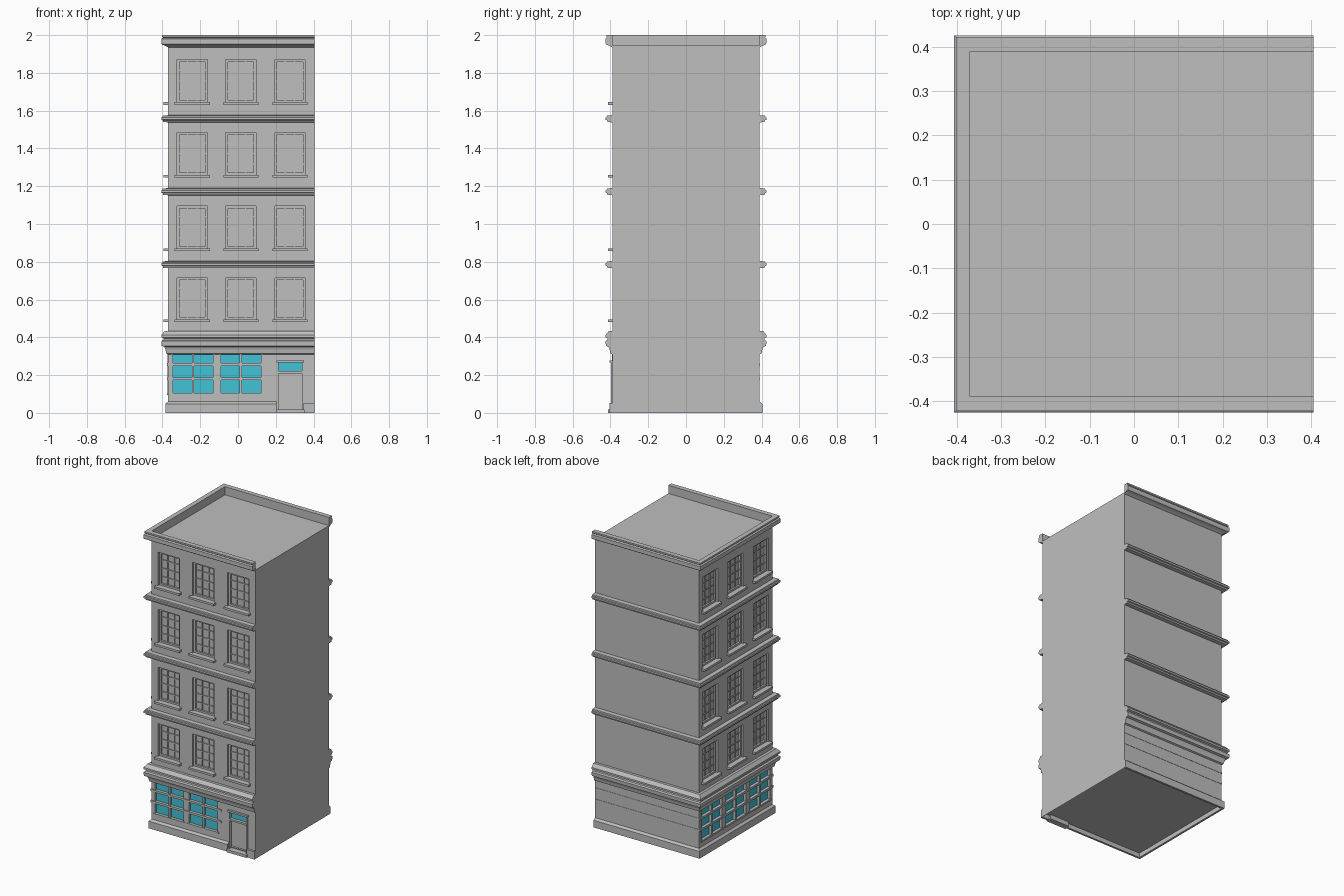
import bpy, bmesh, math
from mathutils import Matrix, Vector

if "Cube" in bpy.data.objects:
    bpy.data.objects.remove(bpy.data.objects["Cube"])

LEFT, RIGHT, HALF, ROOF = -0.37, 0.405, 0.39, 1.945


def material(name, rgb):
    m = bpy.data.materials.new(name)
    m.use_nodes = True
    m.diffuse_color = (*rgb, 1)
    m.node_tree.nodes["Principled BSDF"].inputs["Base Color"].default_value = (*rgb, 1)
    return m


STONE = material("grey stone", (0.52, 0.52, 0.52))
GLASS = material("teal glass", (0.055, 0.55, 0.68))


def finish(bm, name, matrix=None, recalc=False):
    if recalc:
        bmesh.ops.recalc_face_normals(bm, faces=bm.faces)
    mesh = bpy.data.meshes.new(name)
    bm.to_mesh(mesh)
    bm.free()
    mesh.materials.append(STONE)
    mesh.materials.append(GLASS)
    ob = bpy.data.objects.new(name, mesh)
    bpy.context.collection.objects.link(ob)
    if matrix:
        ob.matrix_world = matrix
    return ob


def quad(bm, pts, mat=0):
    f = bm.faces.new([bm.verts.new(p) for p in pts])
    f.material_index = mat


def box(bm, u0, u1, y0, y1, z0, z1):
    size = Matrix.Diagonal((u1 - u0, y1 - y0, z1 - z0, 1))
    mid = Vector((u0 + u1, y0 + y1, z0 + z1)) / 2
    bmesh.ops.create_cube(bm, size=1, matrix=Matrix.Translation(mid) @ size)


def rect(u0, u1, z0, z1, y):
    return [(u0, y, z0), (u1, y, z0), (u1, y, z1), (u0, y, z1)]


# Wall with recessed openings; local x runs along it, local y points inward
def wall(name, matrix, u0, u1, openings):
    bm = bmesh.new()
    us = sorted({u0, u1} | {u for o in openings for u in o[:2]})
    zs = sorted({0, ROOF} | {z for o in openings for z in o[2:4]})
    for a, b in zip(us, us[1:]):
        for c, d in zip(zs, zs[1:]):
            u, z = (a + b) / 2, (c + d) / 2
            if not any(o[0] < u < o[1] and o[2] < z < o[3] for o in openings):
                quad(bm, rect(a, b, c, d, 0))
    for a, b, c, d, depth, mat in openings:
        front, back = rect(a, b, c, d, 0), rect(a, b, c, d, depth)
        quad(bm, back, mat)
        for i in range(4):
            j = (i + 1) % 4
            quad(bm, (front[i], front[j], back[j], back[i]))
    bmesh.ops.remove_doubles(bm, verts=bm.verts, dist=0.0001)
    return finish(bm, name, matrix)


# Moulding wrapped around front, left flank and back, mitred at the corners
def moulding(name, profile, start=RIGHT):
    bm = bmesh.new()
    rings = [[], [], [], []]
    for d, z in profile:
        corners = ((start, -HALF - d), (LEFT - d, -HALF - d),
                   (LEFT - d, HALF + d), (RIGHT, HALF + d))
        for ring, (x, y) in zip(rings, corners):
            ring.append(bm.verts.new((x, y, z)))
    n = len(profile)
    for r, s in zip(rings, rings[1:]):
        for i in range(n):
            bm.faces.new((r[i], r[(i + 1) % n], s[(i + 1) % n], s[i]))
    bm.faces.new(rings[0])
    bm.faces.new(rings[-1])
    return finish(bm, name, recalc=True)


FRONT = Matrix.Translation((0, -HALF, 0))
SIDE = Matrix.Translation((LEFT, 0, 0)) @ Matrix.Rotation(-math.pi / 2, 4, "Z")
FLOORS = [(0.495, 0.715), (0.87, 1.095), (1.26, 1.485), (1.645, 1.87)]
SHOP = (0.1, 0.313)
RECESS = 0.025


def window_openings(centres):
    return [(c - 0.08, c + 0.08, a, b, RECESS, 0) for c in centres for a, b in FLOORS]


def shop_openings(centres):
    return [(c - 0.113, c + 0.113, *SHOP, 0.015, 1) for c in centres]


# Sills, sash frames and glazing bars
def window_trim(name, matrix, centres):
    bm = bmesh.new()
    for c in centres:
        for a, b in FLOORS:
            box(bm, c - 0.093, c + 0.093, -0.024, 0.01, a - 0.014, a)
            for u in (-0.074, 0.074):
                box(bm, c + u - 0.006, c + u + 0.006, 0.012, RECESS, a, b)
            for z in (a + 0.006, b - 0.006):
                box(bm, c - 0.08, c + 0.08, 0.012, RECESS, z - 0.006, z + 0.006)
            for u in (-0.025, 0.025):
                box(bm, c + u - 0.003, c + u + 0.003, 0.019, RECESS, a, b)
            for t in (0.25, 0.5, 0.75):
                z = a + (b - a) * t
                box(bm, c - 0.08, c + 0.08, 0.019, RECESS, z - 0.003, z + 0.003)
    finish(bm, name, matrix)


# Shop window mullions, frames and the two long rails
def shop_trim(name, matrix, centres, u0, u1):
    bm = bmesh.new()
    for c in centres:
        for u, w in ((-0.11, 0.004), (0, 0.006), (0.11, 0.004)):
            box(bm, c + u - w, c + u + w, -0.002, 0.015, *SHOP)
        box(bm, c - 0.118, c + 0.118, -0.005, 0.015, SHOP[0] - 0.006, SHOP[0] + 0.005)
    for z in (0.18, 0.256):
        box(bm, u0, u1, -0.006, 0.014, z - 0.007, z + 0.007)
    finish(bm, name, matrix)


front_cols, front_shops = (-0.242, 0.015, 0.275), (-0.238, 0.015)
side_cols, side_shops = (-0.27, 0, 0.27), (-0.255, 0, 0.255)
door = [(0.215, 0.338, 0.015, 0.21, 0.015, 0), (0.215, 0.338, 0.22, 0.266, 0.012, 1)]

wall("front_wall", FRONT, LEFT, RIGHT,
     window_openings(front_cols) + shop_openings(front_shops) + door)
wall("side_wall", SIDE, -HALF, HALF,
     window_openings(side_cols) + shop_openings(side_shops))
window_trim("front_window_trim", FRONT, front_cols)
window_trim("side_window_trim", SIDE, side_cols)
shop_trim("front_shop_trim", FRONT, front_shops, LEFT - 0.006, 0.15)
shop_trim("side_shop_trim", SIDE, side_shops, -HALF, HALF)

# Plain party wall, back wall, roof and raised underside
bm = bmesh.new()
quad(bm, [(RIGHT, -HALF, 0), (RIGHT, HALF, 0), (RIGHT, HALF, ROOF), (RIGHT, -HALF, ROOF)])
quad(bm, [(RIGHT, HALF, 0), (LEFT, HALF, 0), (LEFT, HALF, ROOF), (RIGHT, HALF, ROOF)])
quad(bm, [(LEFT, -HALF, ROOF), (RIGHT, -HALF, ROOF), (RIGHT, HALF, ROOF), (LEFT, HALF, ROOF)])
quad(bm, [(LEFT, HALF, 0.03), (RIGHT, HALF, 0.03), (RIGHT, -HALF, 0.03), (LEFT, -HALF, 0.03)])
finish(bm, "plain_walls_and_roof")

# Rails continuing across the back
bm = bmesh.new()
for z in (0.18, 0.256):
    box(bm, LEFT, RIGHT, HALF - 0.01, HALF + 0.002, z - 0.007, z + 0.007)
finish(bm, "back_rails")

# Door surround: step, jambs, transom bar and hood
bm = bmesh.new()
box(bm, 0.203, 0.352, -0.024, 0.015, 0, 0.018)
for u in (0.205, 0.338):
    box(bm, u, u + 0.01, -0.006, 0.012, 0.018, 0.27)
box(bm, 0.21, 0.343, -0.008, 0.012, 0.209, 0.221)
box(bm, 0.203, 0.35, -0.014, 0.005, 0.266, 0.278)
finish(bm, "door_surround", FRONT)

# Plinth, interrupted by the door
moulding("plinth", [(0, 0), (0.014, 0), (0.014, 0.048), (0, 0.06)], start=0.205)
bm = bmesh.new()
box(bm, 0.348, RIGHT, -0.014, 0, 0, 0.052)
finish(bm, "plinth_end", FRONT)

# Shop cornice, storey bands and parapet
moulding("shop_cornice", [
    (0, 0.31), (0.01, 0.315), (0.014, 0.335), (0.02, 0.35), (0.034, 0.355),
    (0.036, 0.38), (0.026, 0.386), (0.024, 0.395), (0.036, 0.4), (0.036, 0.412),
    (0.018, 0.434), (0, 0.434)])
for i, z in enumerate((0.768, 1.154, 1.54)):
    moulding("storey_band_%d" % (i + 1), [
        (0, z - 0.002), (0.026, z), (0.028, z + 0.009), (0.036, z + 0.012),
        (0.036, z + 0.024), (0.03, z + 0.027), (0.028, z + 0.034), (0, z + 0.036)])
moulding("parapet", [
    (0, 1.935), (0.016, 1.944), (0.032, 1.95), (0.036, 1.956), (0.036, 1.98),
    (0.028, 1.986), (0.032, 1.99), (0.032, 2.0), (0, 2.0)])
